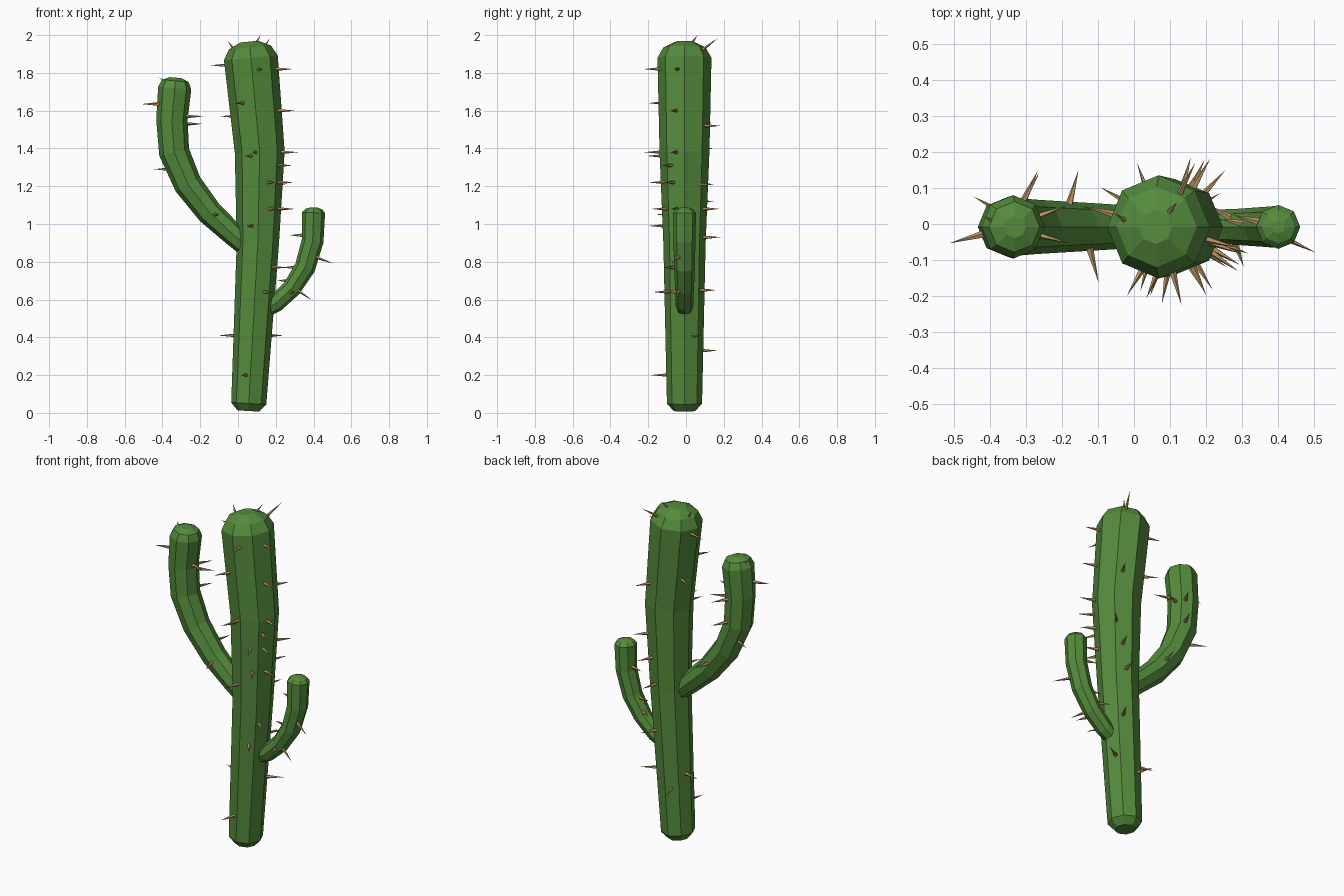
import bpy, bmesh, math
from mathutils import Vector

if "Cube" in bpy.data.objects:
    bpy.data.objects.remove(bpy.data.objects["Cube"])

SIDES = 8
Y = Vector((0, 1, 0))
YC = -0.008  # depth of the centre line


def material(name, rgb):
    m = bpy.data.materials.new(name)
    m.diffuse_color = (*rgb, 1)
    m.use_nodes = True
    m.node_tree.nodes["Principled BSDF"].inputs["Base Color"].default_value = m.diffuse_color
    return m


def finish(bm, name, mat):
    bmesh.ops.recalc_face_normals(bm, faces=bm.faces)
    me = bpy.data.meshes.new(name)
    bm.to_mesh(me)
    bm.free()
    me.materials.append(mat)
    ob = bpy.data.objects.new(name, me)
    bpy.context.collection.objects.link(ob)
    return ob


def limb(name, path, dome, mat, foot=()):
    """Octagonal tube along (x, z, radius) points; dome/foot = (offset, radius scale)."""
    pts = [Vector((x, YC, z)) for x, z, r in path]
    rings = []
    for i, (x, z, r) in enumerate(path):
        a, b = pts[max(i - 1, 0)], pts[min(i + 1, len(pts) - 1)]
        rings.append((pts[i], (b - a).normalized(), r))
    c0, t0, r0 = rings[0]
    c1, t1, r1 = rings[-1]
    rings = [(c0 - t0 * d, t0, r0 * s) for d, s in foot] + rings
    rings += [(c1 + t1 * d, t1, r1 * s) for d, s in dome]
    bm = bmesh.new()
    loops = []
    for c, t, r in rings:
        n = Y.cross(t)
        loops.append([bm.verts.new(c + r * (n * math.cos(a) + Y * math.sin(a)))
                      for a in (2 * math.pi * k / SIDES for k in range(SIDES))])
    for lo, hi in zip(loops, loops[1:]):
        for k in range(SIDES):
            j = (k + 1) % SIDES
            bm.faces.new((lo[k], lo[j], hi[j], hi[k]))
    bm.faces.new(loops[0][::-1])
    bm.faces.new(loops[-1])
    return finish(bm, name, mat)


def add_spike(bm, base, direction, length, radius=0.011):
    d = direction.normalized()
    u = d.orthogonal().normalized()
    v = d.cross(u)
    tip = bm.verts.new(base + d * length)
    ring = [bm.verts.new(base + radius * (u * math.cos(a) + v * math.sin(a)))
            for a in (2 * math.pi * k / 5 for k in range(5))]
    for k in range(5):
        bm.faces.new((ring[k], ring[(k + 1) % 5], tip))
    bm.faces.new(ring[::-1])


def at_height(path, z):
    for (x0, z0, r0), (x1, z1, r1) in zip(path, path[1:]):
        if z <= z1:
            break
    f = (z - z0) / (z1 - z0)
    return x0 + (x1 - x0) * f, r0 + (r1 - r0) * f


def spikes(name, path, spots, length, mat, crown=()):
    """Horizontal spikes at (height, angle), plus crown spikes as (base, tip)."""
    bm = bmesh.new()
    for z, deg in spots:
        x, r = at_height(path, z)
        d = Vector((math.cos(math.radians(deg)), math.sin(math.radians(deg)), 0))
        add_spike(bm, Vector((x, YC, z)) + d * r * 0.88, d, length)
    for base, tip in crown:
        b, t = Vector(base), Vector(tip)
        add_spike(bm, b, t - b, (t - b).length)
    return finish(bm, name, mat)


green = material("cactus_green", (0.09, 0.26, 0.045))
tan = material("spike_tan", (0.5, 0.32, 0.13))

# Centre lines: x, z, radius
trunk = [(0.057, 0.05, 0.093), (0.105, 0.9, 0.112), (0.115, 1.38, 0.132), (0.068, 1.88, 0.143)]
left = [(0.06, 0.87, 0.055), (-0.02, 0.94, 0.06), (-0.15, 1.06, 0.068), (-0.265, 1.21, 0.075),
        (-0.338, 1.38, 0.081), (-0.35, 1.55, 0.083), (-0.335, 1.72, 0.088)]
right = [(0.13, 0.54, 0.042), (0.2, 0.58, 0.047), (0.285, 0.66, 0.05), (0.355, 0.77, 0.055),
         (0.395, 0.91, 0.058), (0.4, 1.06, 0.061)]

# Trunk and arms
limb("trunk", trunk, [(0.055, 0.78), (0.086, 0.33)], green, foot=[(0.04, 0.62)])
limb("left_arm", left, [(0.038, 0.8), (0.055, 0.35)], green)
limb("right_arm", right, [(0.018, 0.75), (0.028, 0.3)], green)

# Spikes
spikes("trunk_spikes", trunk,
       [(1.84, 165), (1.82, -75), (1.82, -15), (1.64, -120), (1.57, 150), (1.52, 60),
        (1.6, -20), (1.38, -20), (1.38, -100), (1.36, -112), (1.31, -35), (1.22, -30),
        (1.22, -65), (1.21, 48), (1.08, -20), (1.08, -58), (1.08, 65), (0.99, -108),
        (0.93, 75), (0.77, -35), (0.64, -60), (0.65, 60), (0.41, 30), (0.41, 165),
        (0.33, 110), (0.2, -105)], 0.1, tan,
       crown=[((0.085, 0.02, 1.94), (0.12, 0.06, 2.0)),
              ((0.12, 0.07, 1.91), (0.17, 0.17, 1.985)),
              ((-0.01, 0.0, 1.91), (-0.055, 0.03, 1.97))])
spikes("left_arm_spikes", left,
       [(1.635, 195), (1.57, -15), (1.535, 60), (1.53, 20), (1.4, 65), (1.29, 150),
        (1.12, 75), (1.05, -75)], 0.1, tan,
       crown=[((-0.375, 0, 1.74), (-0.415, 0.02, 1.775))])
spikes("right_arm_spikes", right,
       [(0.94, 165), (0.77, 170), (0.7, 150), (0.64, -70)], 0.075, tan,
       crown=[((0.4, -0.03, 0.83), (0.505, -0.08, 0.79)),
              ((0.3, -0.03, 0.66), (0.395, -0.06, 0.595))])
